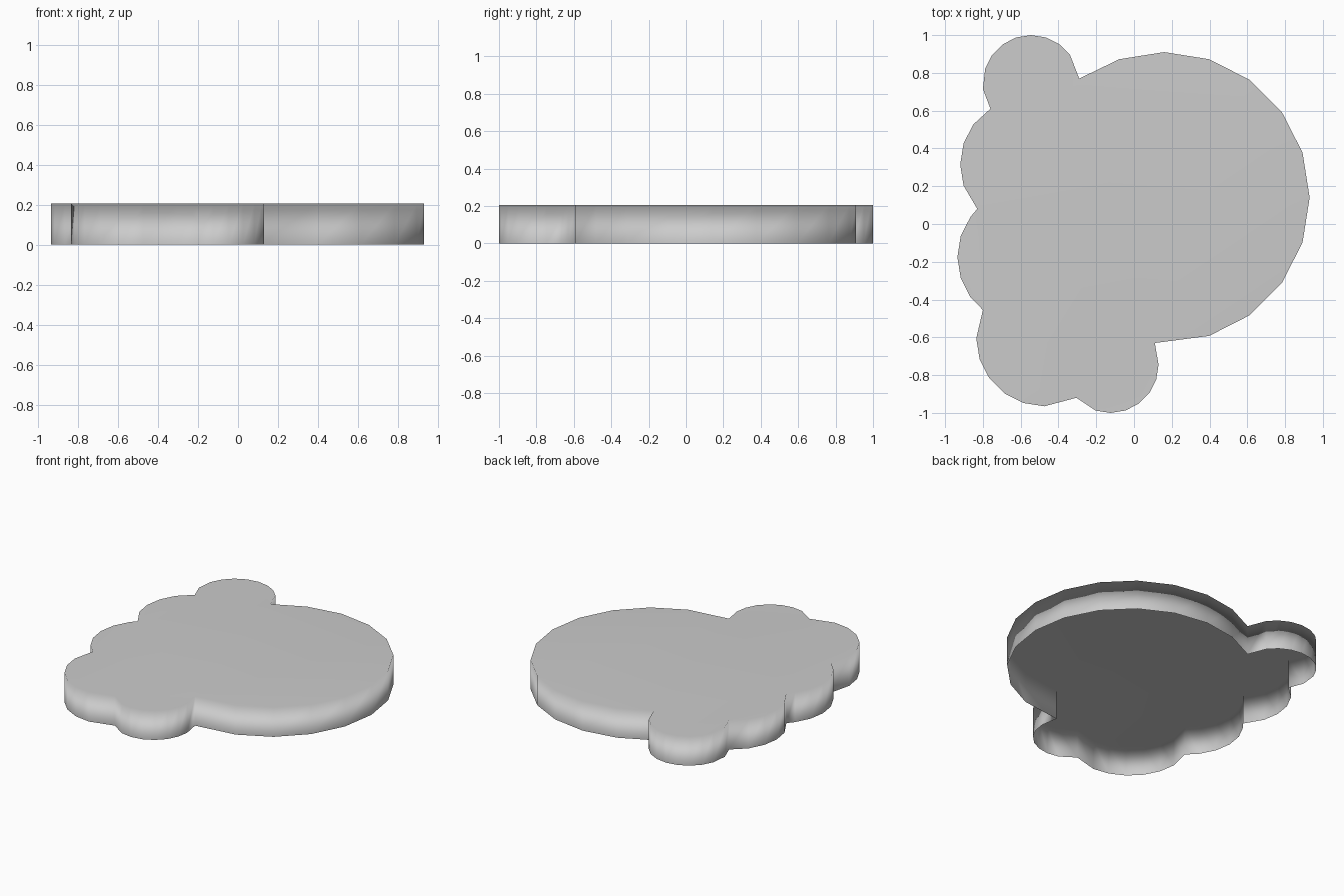
import bpy, bmesh
from math import radians, sin, cos

if "Cube" in bpy.data.objects:
    bpy.data.objects.remove(bpy.data.objects["Cube"])

HEIGHT = 0.205
STEP = 18  # every lobe is part of a 20-sided circle


def arc(cx, cy, r, start, end):
    """Points of a 20-sided circle, counter-clockwise from start to end degrees."""
    return [(cx + r * cos(radians(a)), cy + r * sin(radians(a)))
            for a in range(start, end + 1, STEP)]


# Outline: one large lobe and five small ones, with the notches between them
outline = (
    arc(0.16, 0.14, 0.77, -72, 108) + [(-0.29, 0.77)]
    + arc(-0.545, 0.745, 0.255, 36, 162) + [(-0.80, 0.715), (-0.76, 0.61)]
    + arc(-0.56, 0.315, 0.36, 144, 198) + [(-0.83, 0.08)]
    + arc(-0.575, -0.175, 0.36, 144, 216) + [(-0.80, -0.455)]
    + arc(-0.475, -0.605, 0.36, 180, 270) + [(-0.305, -0.92)]
    + arc(-0.125, -0.745, 0.255, 252, 360) + [(0.11, -0.63)]
)

# Flat top with a side wall, open underneath
bm = bmesh.new()
top = [bm.verts.new((x, y, HEIGHT)) for x, y in outline]
rim = [bm.verts.new((x, y, 0)) for x, y in outline]
bm.faces.new(top)
for i in range(len(top)):
    j = (i + 1) % len(top)
    bm.faces.new((rim[i], rim[j], top[j], top[i]))
for f in bm.faces:
    f.smooth = True

mesh = bpy.data.meshes.new("lobed_plate")
bm.to_mesh(mesh)
bm.free()
plate = bpy.data.objects.new("lobed_plate", mesh)
bpy.context.collection.objects.link(plate)

# Keep the top evenly shaded while the wall rolls softly into it
plate.modifiers.new("soft_edge", 'WEIGHTED_NORMAL').mode = 'FACE_AREA'
